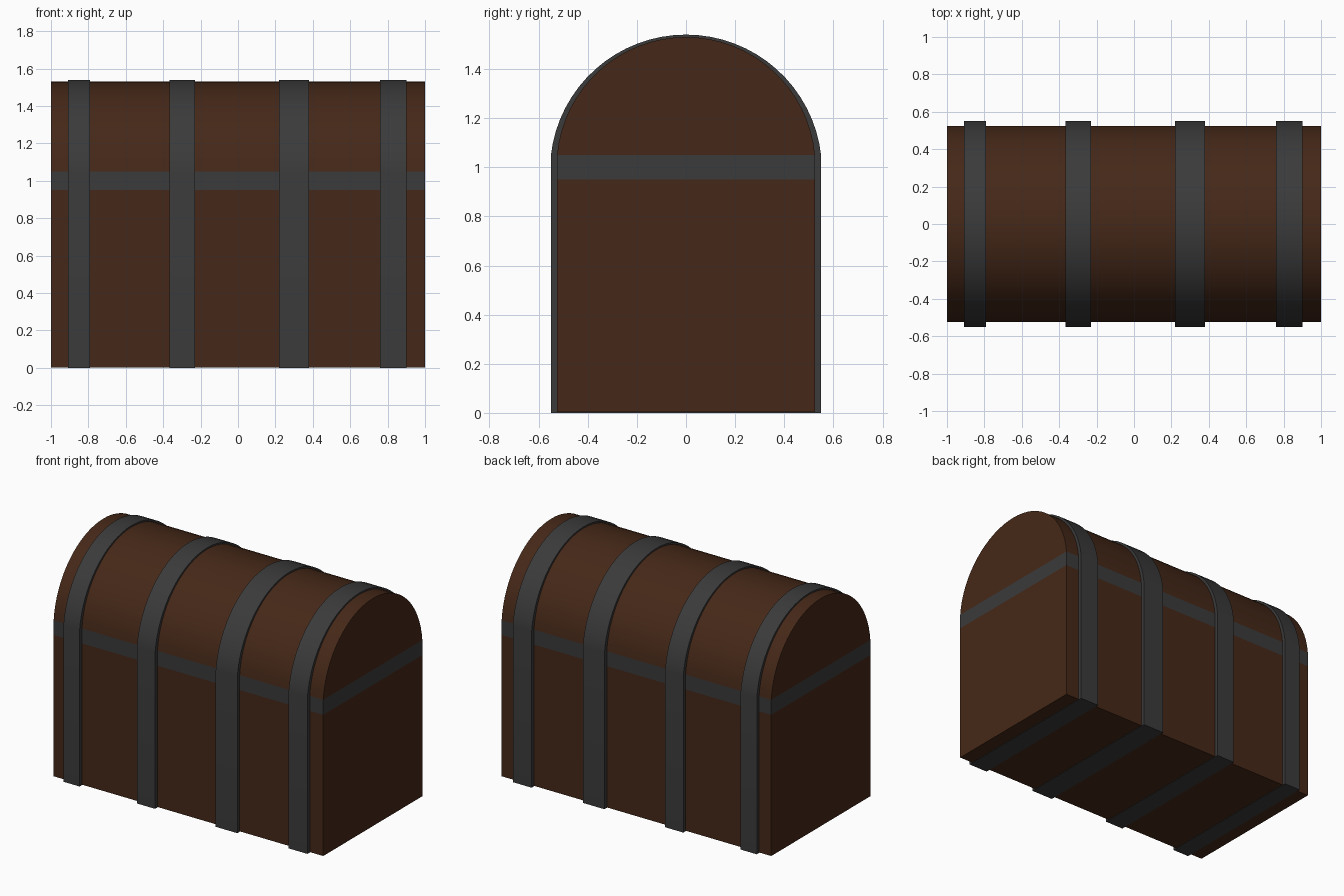
import bpy, bmesh, math

if "Cube" in bpy.data.objects:
    bpy.data.objects.remove(bpy.data.objects["Cube"])


def material(name, color):
    m = bpy.data.materials.new(name)
    m.diffuse_color = (*color, 1)
    m.use_nodes = True
    m.node_tree.nodes["Principled BSDF"].inputs["Base Color"].default_value = m.diffuse_color
    return m


wood = material("wood", (0.06, 0.021, 0.009))
iron = material("iron", (0.043, 0.043, 0.043))


def arched(half_width, z_side, z_top, base, segments=32):
    """Flat base, vertical sides up to z_side, circular arc over the top (y, z)."""
    rise = z_top - z_side
    r = (half_width ** 2 + rise ** 2) / (2 * rise)
    cz = z_top - r
    a0 = math.atan2(z_side - cz, half_width)
    pts = [(r * math.cos(a), cz + r * math.sin(a))
           for a in (a0 + (math.pi - 2 * a0) * i / segments for i in range(segments + 1))]
    if base < z_side:
        pts = [(half_width, base)] + pts + [(-half_width, base)]
    return pts


def extrude_x(name, profile, x0, x1, mat):
    bm = bmesh.new()
    face = bm.faces.new([bm.verts.new((x0, y, z)) for y, z in profile])
    new = bmesh.ops.extrude_face_region(bm, geom=[face])["geom"]
    bmesh.ops.translate(bm, vec=(x1 - x0, 0, 0),
                        verts=[v for v in new if isinstance(v, bmesh.types.BMVert)])
    bmesh.ops.recalc_face_normals(bm, faces=bm.faces)
    mesh = bpy.data.meshes.new(name)
    bm.to_mesh(mesh)
    bm.free()
    obj = bpy.data.objects.new(name, mesh)
    bpy.context.collection.objects.link(obj)
    mesh.materials.append(mat)
    bpy.ops.object.select_all(action="DESELECT")
    obj.select_set(True)
    bpy.context.view_layer.objects.active = obj
    bpy.ops.object.shade_smooth_by_angle(angle=math.radians(30))
    return obj


def slab(z0, z1, w=0.525):
    return [(w, z0), (w, z1), (-w, z1), (-w, z0)]


# Wooden box, flush iron rim and barrel lid
extrude_x("chest_body", slab(0.003, 0.95), -1, 1, wood)
extrude_x("rim_band", slab(0.95, 1.05), -1, 1, iron)
extrude_x("barrel_lid", arched(0.525, 1.05, 1.53, 1.05), -1, 1, wood)

# Iron straps wrapping the whole chest
for i, (x0, x1) in enumerate([(-0.91, -0.79), (-0.365, -0.23), (0.22, 0.38), (0.76, 0.90)]):
    extrude_x(f"strap_{i + 1}", arched(0.55, 1.05, 1.54, 0), x0, x1, iron)
